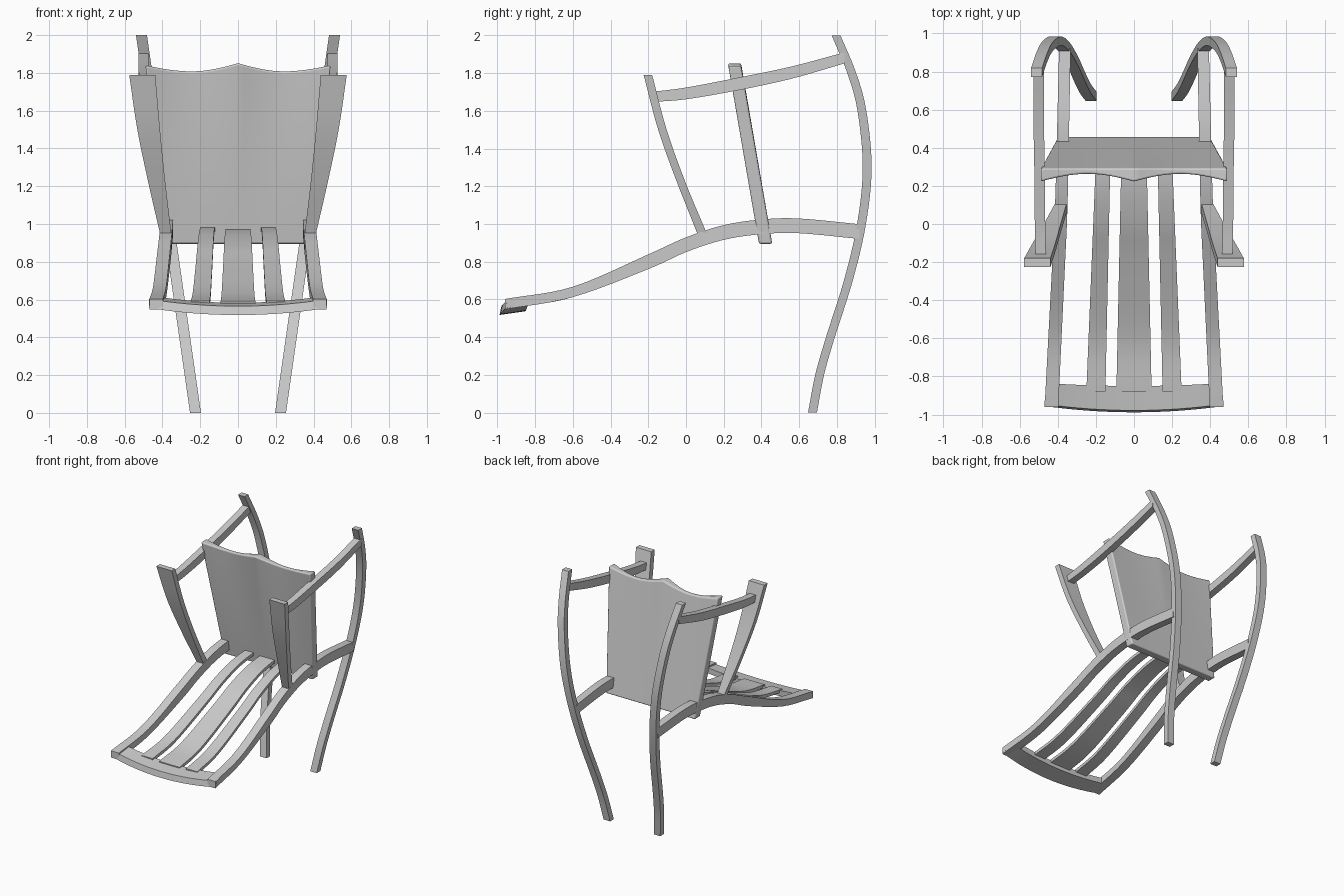
import bpy, bmesh, math
from mathutils import Vector

if "Cube" in bpy.data.objects:
    bpy.data.objects.remove(bpy.data.objects["Cube"], do_unlink=True)

grey = bpy.data.materials.new("plain_grey")
grey.use_nodes = True
COLOR = (0.6, 0.6, 0.6, 1)
grey.diffuse_color = COLOR
grey.node_tree.nodes["Principled BSDF"].inputs["Base Color"].default_value = COLOR


def finish(name, bm, angle=35):
    bmesh.ops.recalc_face_normals(bm, faces=bm.faces)
    mesh = bpy.data.meshes.new(name)
    bm.to_mesh(mesh)
    bm.free()
    mesh.materials.append(grey)
    obj = bpy.data.objects.new(name, mesh)
    bpy.context.collection.objects.link(obj)
    bpy.ops.object.select_all(action='DESELECT')
    obj.select_set(True)
    bpy.context.view_layer.objects.active = obj
    bpy.ops.object.shade_smooth_by_angle(angle=math.radians(angle))
    return obj


def smooth_path(points, steps=6):
    """Catmull-Rom interpolation of all the values of each station."""
    pts = [Vector(p) for p in points]
    pts = [2 * pts[0] - pts[1]] + pts + [2 * pts[-1] - pts[-2]]
    out = []
    for a, b, c, d in zip(pts, pts[1:], pts[2:], pts[3:]):
        for i in range(steps):
            t = i / steps
            out.append(b + (c - a) * t / 2 + (2 * a - 5 * b + 4 * c - d) * t * t / 2
                       + (3 * b - a - 3 * c + d) * t ** 3 / 2)
    return out + [pts[-2]]


def loft(name, rings):
    bm = bmesh.new()
    loops = [[bm.verts.new(p) for p in ring] for ring in rings]
    n = len(loops[0])
    for a, b in zip(loops, loops[1:]):
        for i in range(n):
            j = (i + 1) % n
            bm.faces.new((a[i], a[j], b[j], b[i]))
    bm.faces.new(loops[0])
    bm.faces.new(loops[-1])
    return finish(name, bm)


def bar(name, stations, axis, side=1):
    """Sweep a rectangle; station = x, y, z, width in x, depth along axis."""
    rings = []
    for x, y, z, w, d in smooth_path(stations):
        c = Vector((x * side, y, z))
        wide, deep = Vector((w / 2, 0, 0)), Vector(axis) * d / 2
        rings.append([c - wide - deep, c + wide - deep, c + wide + deep, c - wide + deep])
    return loft(name, rings)


Y, Z = (0, 1, 0), (0, 0, 1)

# Curve of the seat, shared by the rails and slats: y -> height
seat_curve = [(-.96, .575), (-.6, .64), (-.2, .80), (0, .89), (.2, .955),
              (.4, .985), (.6, .99), (.92, .96)]

# Long curved legs: height -> y
leg_curve = [(0, .67), (.2, .708), (.4, .765), (.7, .86), (1, .93),
             (1.3, .96), (1.6, .932), (1.8, .878), (2, .795)]

for side, tag in ((1, "left"), (-1, "right")):
    bar("leg_" + tag, [(.225 + .143 * z, y, z, .058, .047) for z, y in leg_curve], Y, side)
    bar("seat_rail_" + tag,
        [(.433 - .05 * min(1, y + .96) - .022 * max(0, y), y, z, .066 - .006 * y,
          .055 if y < -.5 else .078) for y, z in seat_curve], Z, side)
    # Flat arm posts, widening and leaning out towards the top
    bar("arm_post_" + tag, [(.383, .085, .95, .06, .05), (.43, -.025, 1.22, .09, .045),
                            (.473, -.125, 1.5, .12, .045), (.507, -.202, 1.79, .138, .045)], Y, side)
    bar("armrest_" + tag, [(.49, -.16, 1.675, .055, .055), (.493, 0, 1.692, .055, .062),
                           (.495, .25, 1.737, .055, .067), (.5, .55, 1.8, .055, .065),
                           (.5, .84, 1.88, .055, .058)], Z, side)

# Tapered slats following the seat curve
slat_curve = [(-.88, .588)] + [p for p in seat_curve if -.9 < p[0] < .5]


def slat(name, front_x, back_x, front_w, back_w, drop):
    stations = []
    for y, z in slat_curve:
        t = (y + .88) / 1.28
        stations.append((front_x + (back_x - front_x) * t, y, z - drop * (.6 + .4 * t),
                         front_w + (back_w - front_w) * t, .025))
    return stations


bar("slat_middle", slat("m", 0, 0, .185, .13, .022), Z)
for side, tag in ((1, "left"), (-1, "right")):
    bar("slat_" + tag, slat(tag, .2, .16, .1, .075, .012), Z, side)

# Bowed front rail
rings = []
for i in range(17):
    u = i / 8 - 1
    sag = .037 * (1 - u * u)
    front, back = -.955 - .033 * (1 - u * u), -.835 - .015 * (1 - u * u)
    rings.append([(.47 * u, front, .555 - sag), (.47 * u, front + .01, .602 - sag),
                  (.46 * u, back, .62 - sag), (.46 * u, back, .575 - sag)])
loft("front_rail", rings)

# Backrest: flat behind, scalloped in front and along the top
COLS, ROWS = 32, 12
rings = []
for i in range(COLS + 1):
    u = 2 * i / COLS - 1
    scallop = 1 - math.sin(math.pi * abs(u))
    top = 1.808 + (.043 if abs(u) < .5 else .032) * scallop
    ring_front, ring_back = [], []
    for j in range(ROWS + 1):
        v = j / ROWS
        x = u * (.40 + .09 * v)
        z = .895 + (top - .895) * v
        back = .457 - .165 * v
        thick = .07 - .04 * (1 - scallop) * v ** 1.5
        ring_front.append((x, back - thick, z))
        ring_back.append((x, back, z))
    rings.append(ring_front + ring_back[::-1])
backrest = loft("backrest", rings)
bevel = backrest.modifiers.new("soft_edges", 'BEVEL')
bevel.width = .01
bevel.segments = 3
bevel.limit_method = 'ANGLE'
bevel.angle_limit = math.radians(50)
